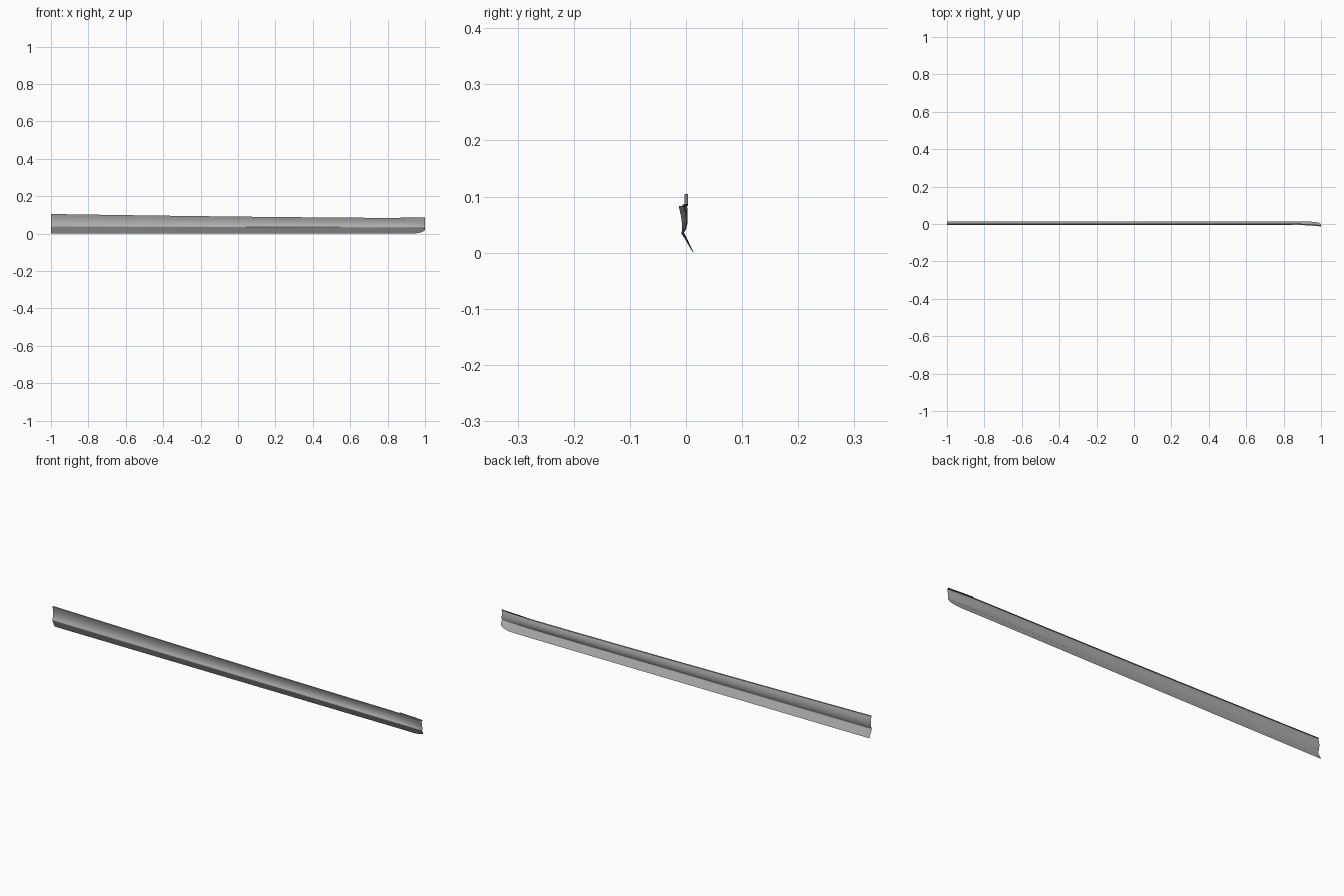
import bpy, bmesh

if "Cube" in bpy.data.objects:
    bpy.data.objects.remove(bpy.data.objects["Cube"])

# upper section: (height fraction from crease to top, y)
UPPER = [(0, -.0045), (.04, -.0037), (.1, -.0018), (.2, .0006), (.34, .0024),
         (.5, .003), (.68, .002), (.85, -.0005), (1, -.003)]


def top_z(x):
    return .083 + .0215 * ((1 - x) / 2) ** 1.5


def sweep(x, z):
    # the front end curls forward and flattens its hollow
    t = max(0, (x - .78) / .22)
    h = min(1, max(0, (z - .03) / .05))
    return -t * t * (.002 + .008 * h + .018 * h * (1 - h))


def section(x):
    zc, zt = .0355 - .0025 * x, top_z(x)
    # rounded lower corner at the end
    t = max(0, (x - .93) / .07)
    zb = .022 * (1 - max(0, 1 - t * t) ** .5)
    pts = []
    for f in (0, .3, .6, .85, .95):
        z = zb + (zc - zb) * f
        pts.append((.014 - .0187 * z / zc, z))
    pts += [(y, zc + f * (zt - zc)) for f, y in UPPER]
    pts.append((.004, zt - .0005))  # narrow top lip turned to the back
    return [(x, y + sweep(x, z), z) for y, z in pts]


def loft(name, rows, grey):
    bm = bmesh.new()
    vs = [[bm.verts.new(p) for p in r] for r in rows]
    for a, b in zip(vs, vs[1:]):
        for i in range(len(a) - 1):
            bm.faces.new((a[i], b[i], b[i + 1], a[i + 1]))
    me = bpy.data.meshes.new(name)
    bm.to_mesh(me)
    bm.free()
    mat = bpy.data.materials.new(name + "_grey")
    mat.diffuse_color = (grey, grey, grey, 1)
    mat.use_nodes = True
    mat.node_tree.nodes["Principled BSDF"].inputs["Base Color"].default_value = mat.diffuse_color
    me.materials.append(mat)
    ob = bpy.data.objects.new(name, me)
    bpy.context.collection.objects.link(ob)
    bpy.context.view_layer.objects.active = ob
    ob.select_set(True)
    bpy.ops.object.shade_smooth_by_angle(angle=.9)
    ob.select_set(False)
    return ob


# main sill panel
xs = [-1 + .1 * i for i in range(18)] + [.75, .8, .84, .88, .91, .93, .95,
                                         .965, .98, .99, .996, 1]
loft("sill_panel", [section(x) for x in xs], .42)

# small dark upright tab behind the top lip at the curled end
rows = []
for i in range(9):
    x = .87 + .13 * i / 8
    z = top_z(x)
    y = .004 + sweep(x, z)
    rows.append([(x, y, z - .0005), (x, y, z + .003), (x, y - .003, z + .003)])
loft("end_tab", rows, .05)
